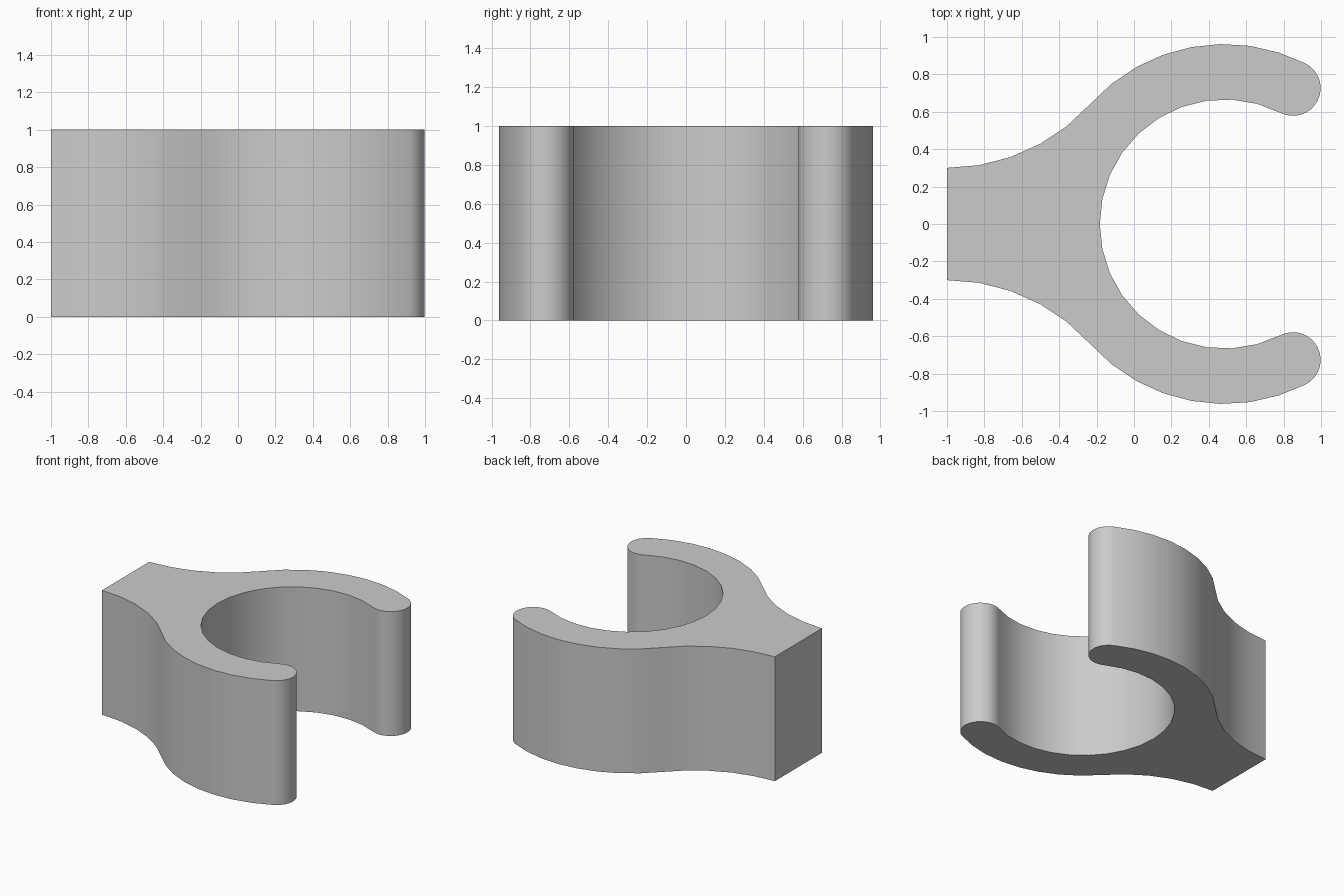
import bpy
import bmesh
from math import cos, sin, radians, atan2, degrees, sqrt

cube = bpy.data.objects.get("Cube")
if cube:
    bpy.data.objects.remove(cube)

HEIGHT = 1.0
CENTRE = (0.483, 0.0)
OUTER, INNER = 0.962, 0.666
STEM_X, STEM_Y = -1.0, 0.3
TIP_ANGLE = 63.2


def arc(centre, radius, start, end, steps):
    """Points along an arc, both ends included, angles in degrees."""
    angles = [radians(start + (end - start) * i / steps) for i in range(steps + 1)]
    return [(centre[0] + radius * cos(a), centre[1] + radius * sin(a)) for a in angles]


# Fillet circle tangent to the stem and to the outer ring
dx = CENTRE[0] - STEM_X
fillet = (dx**2 + STEM_Y**2 - OUTER**2) / (2 * (OUTER - STEM_Y))
fillet_centre = (STEM_X, STEM_Y + fillet)
join = degrees(atan2(fillet_centre[1], -dx))

# Rounded arm end
mid = (OUTER + INNER) / 2
tip_radius = (OUTER - INNER) / 2
tip_centre = (CENTRE[0] + mid * cos(radians(TIP_ANGLE)), mid * sin(radians(TIP_ANGLE)))

# Upper half of the outline, from stem to the middle of the inner ring
half = arc(fillet_centre, fillet, -90, join - 180, 5)
half += arc(CENTRE, OUTER, join, TIP_ANGLE, 8)[1:]
half += arc(tip_centre, tip_radius, TIP_ANGLE, TIP_ANGLE - 180, 16)[1:]
half += arc(CENTRE, INNER, TIP_ANGLE, 180, 10)[1:]
outline = half + [(x, -y) for x, y in reversed(half[:-1])]

# Extrude the outline into the clip
bm = bmesh.new()
base = bm.faces.new([bm.verts.new((x, y, 0)) for x, y in outline])
top = bmesh.ops.extrude_face_region(bm, geom=[base], use_keep_orig=True)
bmesh.ops.translate(bm, vec=(0, 0, HEIGHT),
                    verts=[v for v in top["geom"] if isinstance(v, bmesh.types.BMVert)])
bmesh.ops.recalc_face_normals(bm, faces=bm.faces)
mesh = bpy.data.meshes.new("clip_body")
bm.to_mesh(mesh)
bm.free()
clip = bpy.data.objects.new("clip_body", mesh)
bpy.context.collection.objects.link(clip)

# Plain grey
grey = bpy.data.materials.new("light_grey")
grey.use_nodes = True
colour = (0.6, 0.6, 0.6, 1)
grey.diffuse_color = colour
grey.node_tree.nodes["Principled BSDF"].inputs["Base Color"].default_value = colour
mesh.materials.append(grey)

# Smooth curved walls, sharp rims
bpy.ops.object.select_all(action="DESELECT")
clip.select_set(True)
bpy.context.view_layer.objects.active = clip
bpy.ops.object.shade_smooth_by_angle(angle=radians(30))
